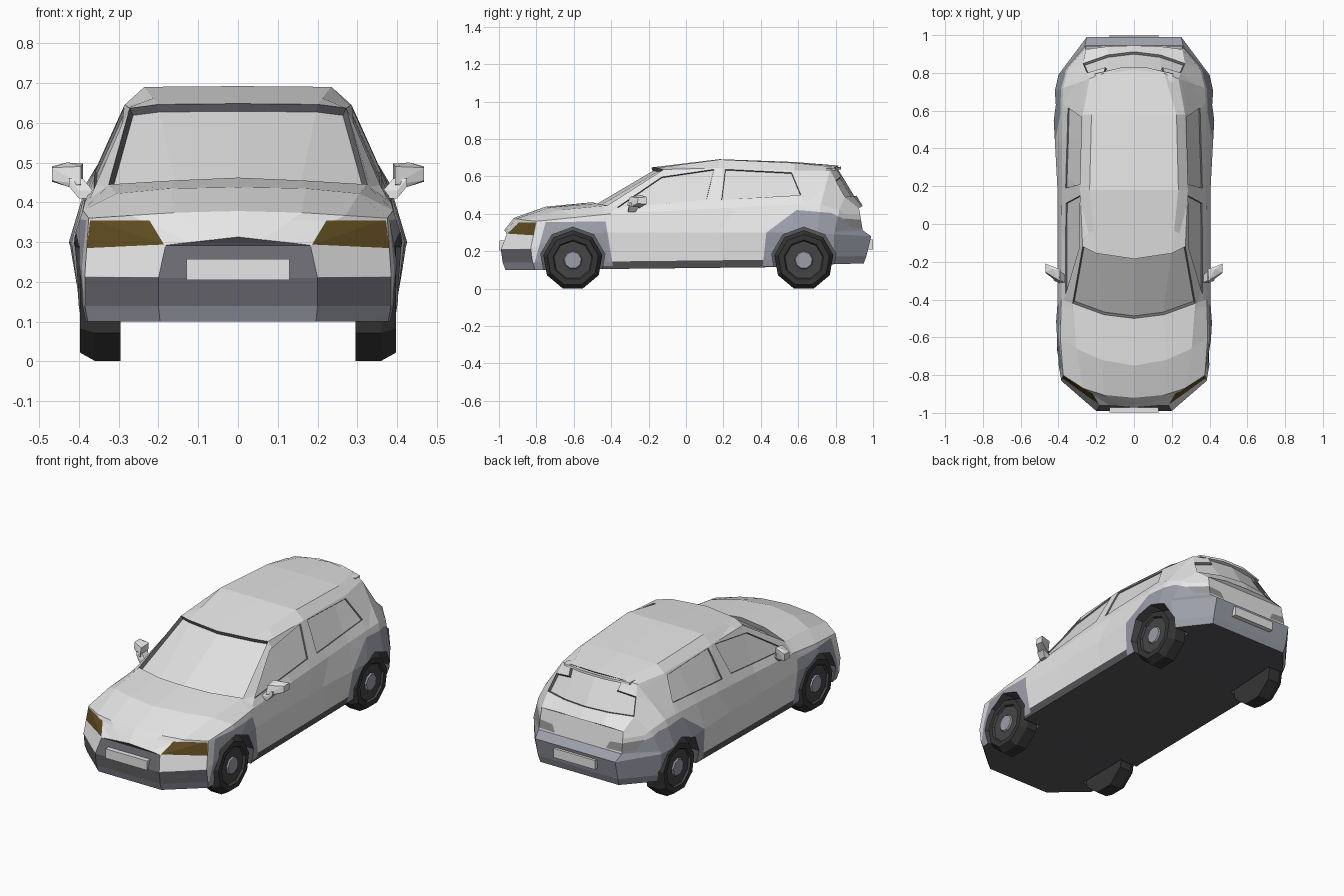
import bpy, bmesh, math
from mathutils import Vector

old = bpy.data.objects.get("Cube")
if old:
    bpy.data.objects.remove(old, do_unlink=True)

# Materials
COLOURS = {
    "body_paint": (.8, .8, .8), "glass": (.74, .74, .74), "fender_grey": (.33, .34, .4),
    "bumper_grey": (.14, .14, .16), "amber_lamp": (.12, .075, .015), "tail_lamp": (.3, .3, .3),
    "underside": (.095, .095, .105), "tyre": (.036, .036, .036), "rim": (.06, .06, .06),
    "plate": (.8, .8, .8)}
MATS = []
for name, rgb in COLOURS.items():
    m = bpy.data.materials.new(name)
    m.use_nodes = True
    m.diffuse_color = (*rgb, 1)
    m.node_tree.nodes["Principled BSDF"].inputs["Base Color"].default_value = (*rgb, 1)
    MATS.append(m)
BODY, GLASS, FENDER, BUMPER, AMBER, TAIL, UNDER, TYRE, RIM, PLATE = range(len(MATS))


def finish(name, bm):
    bmesh.ops.recalc_face_normals(bm, faces=bm.faces[:])
    me = bpy.data.meshes.new(name)
    bm.to_mesh(me)
    bm.free()
    for m in MATS:
        me.materials.append(m)
    ob = bpy.data.objects.new(name, me)
    bpy.context.collection.objects.link(ob)
    return ob


def line(keys, count=10):
    """Character line along the car; missing stations are interpolated."""
    ids, out = sorted(keys), []
    for s in range(count):
        a = max(i for i in ids if i <= s)
        b = min(i for i in ids if i >= s)
        t = (s - a) / (b - a) if b > a else 0
        out.append(Vector(keys[a]).lerp(Vector(keys[b]), t))
    return out


# Character lines from nose (station 0) to tail (station 9)
sill = line({0: (.2, -.98, .14), 1: (.385, -.82, .14), 2: (.41, -.6, .14), 3: (.4, -.42, .145),
             6: (.4, .5, .155), 7: (.415, .68, .165), 8: (.395, .79, .17), 9: (.25, .965, .175)})
bottom = [Vector((p.x * .98, p.y * .985, p.z - .04)) for p in sill]
waist = line({0: (.2, -.99, .21), 1: (.385, -.83, .215), 2: (.42, -.62, .29), 3: (.405, -.42, .3),
              5: (.405, .18, .3), 6: (.425, .55, .3), 7: (.42, .7, .3),
              8: (.4, .79, .29), 9: (.25, .99, .28)})
shoulder = line({0: (.182, -.958, .292), 1: (.375, -.8, .36), 2: (.39, -.6, .38),
                 3: (.385, -.4, .4), 6: (.38, .6, .45), 7: (.375, .72, .45),
                 8: (.35, .82, .42), 9: (.26, .945, .312)})
rail = line({0: (.125, -.962, .299), 1: (.27, -.87, .367), 2: (.305, -.66, .422),
             3: (.325, -.42, .445), 4: (.272, -.12, .637), 5: (.285, .18, .645),
             6: (.27, .58, .632), 7: (.235, .77, .633), 8: (.27, .85, .49), 9: (.255, .925, .43)})
crown = line({0: (.06, -.967, .306), 1: (.16, -.905, .374), 2: (.17, -.72, .435),
              3: (.16, -.48, .455), 4: (.2, -.155, .646), 5: (.235, .18, .69),
              6: (.225, .58, .672), 7: (.16, .797, .65), 8: (.14, .895, .495), 9: (.14, .94, .44)})
spine = line({0: (0, -.972, .313), 1: (0, -.92, .378), 2: (0, -.75, .438), 3: (0, -.5, .462),
              4: (0, -.185, .648), 5: (0, .18, .692), 6: (0, .58, .677),
              7: (0, .815, .658), 8: (0, .912, .497), 9: (0, .945, .44)})
rows = [bottom, sill, waist, shoulder, rail, crown, spine]

# Body shell lofted through the stations
bm = bmesh.new()
rings = []
for s in range(10):
    half = [r[s] for r in rows]
    other = [Vector((-p.x, p.y, p.z)) for p in half[-2::-1]]
    rings.append([bm.verts.new(p) for p in half + other])
front_glass, rear_glass = [], []
for s in range(9):
    a, b = rings[s], rings[s + 1]
    for r in range(13):
        n = (r + 1) % 13
        f = bm.faces.new((a[r], a[n], b[n], b[r]))
        strip = min(r, 11 - r)
        if strip < 0:
            f.material_index = UNDER
        elif strip == 0:
            f.material_index = UNDER if 1 < s < 6 else FENDER
        elif strip > 3 and s == 3:
            front_glass.append(f)
        elif strip > 3 and s == 7:
            rear_glass.append(f)
for ring, mat in ((rings[0], BUMPER), (rings[-1], BODY)):
    for i in range(5):
        f = bm.faces.new((ring[i], ring[i + 1], ring[11 - i], ring[12 - i]))
        f.material_index = mat if i else FENDER
    bm.faces.new(ring[5:8]).material_index = mat
bmesh.ops.recalc_face_normals(bm, faces=bm.faces[:])


def recess(faces, width, depth):
    """Sink a pane into the shell behind a dark seal."""
    for f in faces:
        f.material_index = GLASS
    rim = bmesh.ops.inset_region(bm, faces=faces, thickness=width, depth=-depth,
                                 use_even_offset=True)["faces"]
    for f in rim:
        f.material_index = BUMPER


def paint(axis, side, poly, mat):
    """Cut a convex outline into the faces looking along an axis and colour it."""
    bm.normal_update()
    u = 1 - axis
    faces = [f for f in bm.faces if f.normal[axis] * side > .3]
    mid = sum((Vector(p) for p in poly), Vector((0, 0))) / len(poly)
    for p, q in zip(poly, poly[1:] + poly[:1]):
        p, q = Vector(p), Vector(q)
        n = Vector((q.y - p.y, p.x - q.x))
        if n.dot(mid - p) > 0:
            n = -n
        co, no = Vector((0, 0, p.y)), Vector((0, 0, n.y))
        co[u], no[u] = p.x, n.x
        geom = set(faces)
        for f in faces:
            geom.update(f.edges, f.verts)
        res = bmesh.ops.bisect_plane(bm, geom=list(geom), dist=1e-5,
                                     plane_co=co, plane_no=no.normalized())
        faces = [f for f in res["geom"] if isinstance(f, bmesh.types.BMFace)
                 and (f.calc_center_median() - co).dot(no) < 0]
    for f in faces:
        f.material_index = mat
    return faces


# Bumpers, fenders and lamps
paint(1, -1, [(-.4, .14), (.4, .14), (.4, .212), (-.4, .212)], BUMPER)
paint(1, 1, [(-.42, .08), (.42, .08), (.42, .312), (-.42, .312)], FENDER)
for side in (1, -1):
    paint(0, side, [(-.815, .12), (-.39, .12), (-.43, .36), (-.75, .355)], FENDER)
    paint(0, side, [(.41, .12), (.43, .3), (.59, .42), (.775, .405), (1, .3), (1, .12)], FENDER)
    paint(1, -1, [(side * x, z) for x, z in
                  ((.372, .354), (.222, .354), (.186, .294), (.38, .285))], AMBER)
    paint(1, 1, [(side * x, z) for x, z in
                 ((.16, .32), (.31, .325), (.335, .375), (.18, .36))], TAIL)

# Recessed windows
recess(front_glass, .004, .02)
recess(rear_glass, .005, .012)
for side in (1, -1):
    for poly in ([(-.37, .433), (-.13, .597), (.15, .638), (.11, .475)],
                 [(.21, .638), (.565, .62), (.615, .5), (.19, .475)]):
        recess(paint(0, side, poly, GLASS), .002, .007)
body = finish("body", bm)


def lathe(bm, side, y, z, profile, mats):
    """Nine-sided turned shape about a sideways axle; profile holds (radius, x)."""
    loops = []
    for r, x in profile:
        angles = [math.pi / 2 + math.tau * k / 9 for k in range(9)]
        loops.append([bm.verts.new((side * x, y + r * math.cos(t), z + r * math.sin(t)))
                      for t in angles])
    for a, b, mat in zip(loops, loops[1:], mats):
        for k in range(9):
            n = (k + 1) % 9
            bm.faces.new((a[k], a[n], b[n], b[k])).material_index = mat
    for loop, mat in ((loops[0], mats[0]), (loops[-1], mats[-1])):
        bm.faces.new(loop).material_index = mat


# Wheel arches cut from the body
AXLES = {"front": -.605, "rear": .63}
bm = bmesh.new()
for y in AXLES.values():
    for side in (1, -1):
        lathe(bm, side, y, .155, [(.174, .28), (.174, .5)], [UNDER])
cutter = finish("arch_cutter", bm)
cutter.hide_render = True
mod = body.modifiers.new("arches", "BOOLEAN")
mod.object, mod.operation, mod.solver = cutter, "DIFFERENCE", "EXACT"
bpy.context.view_layer.objects.active = body
bpy.ops.object.modifier_apply(modifier=mod.name)
bpy.data.objects.remove(cutter, do_unlink=True)

# Wheels: tyre, rim and hub
WHEEL = [(.16, .295), (.16, .36), (.138, .397), (.108, .397), (.102, .386),
         (.05, .386), (.045, .394)]
for end, y in AXLES.items():
    for side, word in ((1, "left"), (-1, "right")):
        bm = bmesh.new()
        lathe(bm, side, y, .152, WHEEL, [TYRE] * 3 + [RIM] * 2 + [FENDER])
        finish(f"{end}_{word}_wheel", bm)


def hull(name, points, mat):
    bm = bmesh.new()
    for p in points:
        bm.verts.new(p)
    bmesh.ops.convex_hull(bm, input=bm.verts[:])
    for f in bm.faces:
        f.material_index = mat
    finish(name, bm)


def block(x0, x1, y0, y1, z0, z1):
    return [(x, y, z) for x in (x0, x1) for y in (y0, y1) for z in (z0, z1)]


# Door mirrors: slanted head on a short stalk
for side, word in ((1, "left"), (-1, "right")):
    head = [(.395, -.315, .445), (.395, -.3, .49), (.39, -.25, .43), (.39, -.24, .497),
            (.43, -.24, .5), (.43, -.285, .44), (.468, -.26, .455), (.468, -.255, .487),
            (.468, -.21, .452), (.468, -.21, .49)]
    stalk = block(.365, .4, -.31, -.27, .41, .43) + block(.39, .425, -.3, -.25, .44, .46)
    for part, pts in (("head", head), ("stalk", stalk)):
        hull(f"{word}_mirror_{part}", [(side * x, y, z) for x, y, z in pts], BODY)

# Number plates and roof spoiler
hull("front_plate", block(-.13, .13, -.998, -.97, .205, .258), PLATE)
hull("rear_plate", block(-.13, .13, .97, 1.0, .21, .262), PLATE)
hull("roof_spoiler", [(s * x, y, z) for s in (1, -1) for x, y, z in
                      ((.21, .75, .645), (.21, .75, .625), (.205, .797, .632), (.205, .795, .643),
                       (.07, .828, .652), (.07, .828, .638))], BODY)
